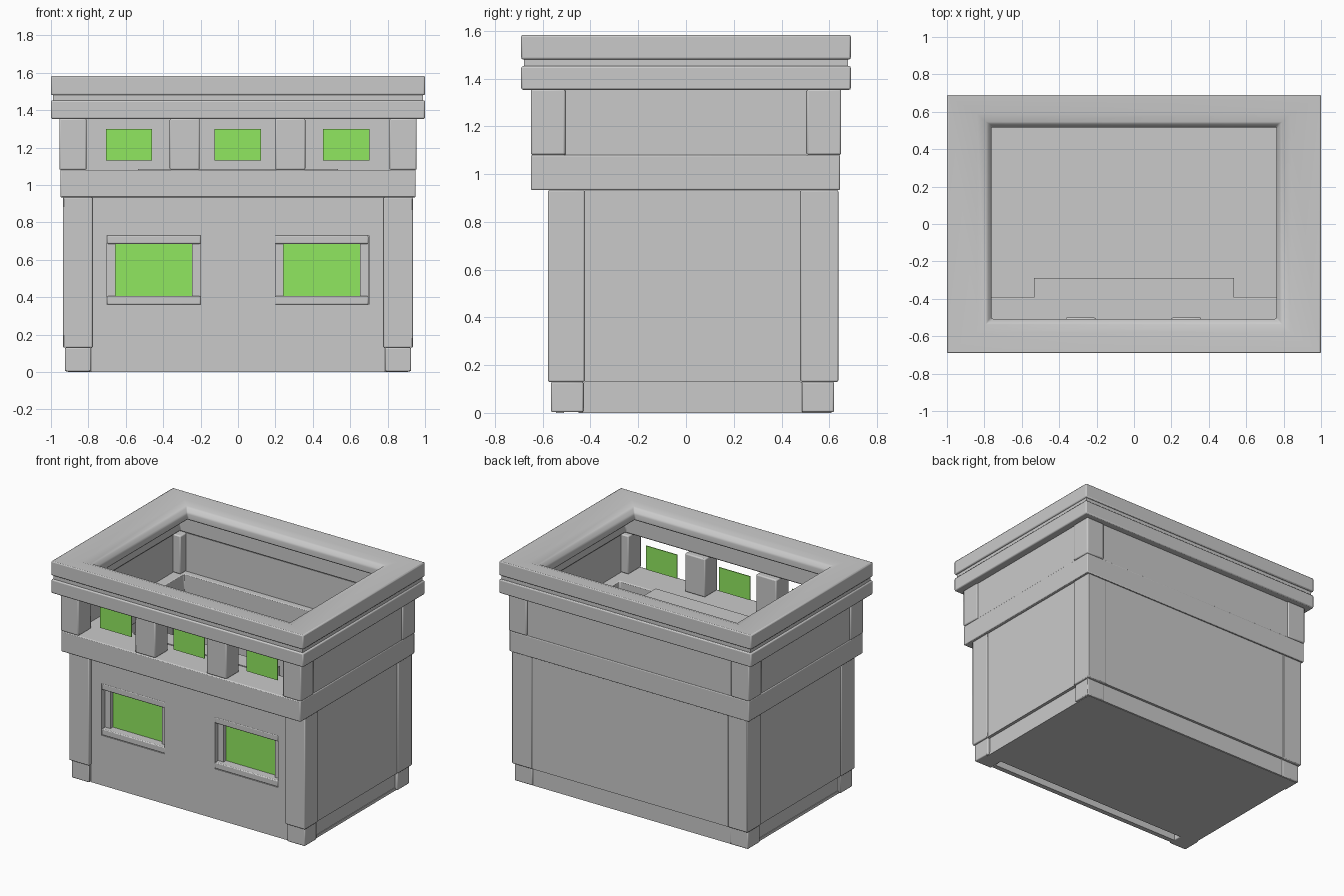
import bpy, bmesh, math
from mathutils import Matrix

old = bpy.data.objects.get("Cube")
if old:
    bpy.data.objects.remove(old, do_unlink=True)


def make_material(name, rgb):
    m = bpy.data.materials.new(name)
    m.use_nodes = True
    m.diffuse_color = (*rgb, 1)
    bsdf = next(n for n in m.node_tree.nodes if n.type == 'BSDF_PRINCIPLED')
    bsdf.inputs["Base Color"].default_value = (*rgb, 1)
    return m


GREY = make_material("stone grey", (0.59, 0.59, 0.59))
GREEN = make_material("window green", (0.28, 0.8, 0.115))


def finish(name, bm, mat, bevel=0.0, solid=0.0):
    if not solid:
        bmesh.ops.recalc_face_normals(bm, faces=bm.faces)
    me = bpy.data.meshes.new(name)
    bm.to_mesh(me)
    bm.free()
    me.materials.append(mat)
    ob = bpy.data.objects.new(name, me)
    bpy.context.collection.objects.link(ob)
    if solid:
        mod = ob.modifiers.new("Thickness", 'SOLIDIFY')
        mod.thickness = solid
        mod.offset = -1
    if bevel:
        mod = ob.modifiers.new("Bevel", 'BEVEL')
        mod.width = bevel
        mod.segments = 2
        mod.limit_method = 'ANGLE'
        bpy.ops.object.select_all(action='DESELECT')
        ob.select_set(True)
        bpy.context.view_layer.objects.active = ob
        bpy.ops.object.shade_smooth_by_angle(angle=math.radians(40))
    return ob


def box(name, x, y, z, mat=GREY, bevel=0.0):
    """Box from (low, high) ranges on each axis."""
    bm = bmesh.new()
    size = [b - a for a, b in (x, y, z)]
    mid = [(a + b) / 2 for a, b in (x, y, z)]
    bmesh.ops.create_cube(bm, size=1, matrix=Matrix.Translation(mid) @ Matrix.Diagonal((*size, 1)))
    return finish(name, bm, mat, bevel)


def ring(name, profile, bevel=0.0):
    """Rectangular frame swept from a closed profile of (half width, front, back, height)."""
    bm = bmesh.new()
    loops = []
    for hx, front, back, h in profile:
        corners = ((-hx, front), (hx, front), (hx, back), (-hx, back))
        loops.append([bm.verts.new((x, y, h)) for x, y in corners])
    for a, b in zip(loops, loops[1:] + loops[:1]):
        for i in range(4):
            j = (i + 1) % 4
            bm.faces.new((a[i], a[j], b[j], b[i]))
    return finish(name, bm, GREY, bevel)


def plain_ring(name, outer, inner, z, bevel=0.0):
    low, high = z
    ring(name, [(*outer, low), (*outer, high), (*inner, high), (*inner, low)], bevel)


def corner_posts(name, x, front, back, z, bevel):
    for side, sx in (("left", 1), ("right", -1)):
        xs = sorted((sx * x[0], sx * x[1]))
        box(f"{name}_front_{side}", xs, front, z, GREY, bevel)
        box(f"{name}_back_{side}", xs, back, z, GREY, bevel)


# Floor: slab with its faces turned inward
floor = box("floor", (-0.91, 0.91), (-0.45, 0.61), (0.0, 0.02))
floor.data.flip_normals()

# Plinth
corner_posts("plinth_post", (0.785, 0.925), (-0.565, -0.43), (0.485, 0.62), (0.003, 0.13), 0.006)
box("plinth_front", (-0.785, 0.785), (-0.545, -0.51), (0, 0.13))
box("plinth_back", (-0.785, 0.785), (0.54, 0.615), (0.003, 0.13))

# Main storey posts and back wall
corner_posts("main_post", (0.778, 0.935), (-0.578, -0.425), (0.48, 0.638), (0.13, 0.933), 0.006)
box("main_back_wall", (-0.78, 0.78), (0.56, 0.633), (0.13, 0.933))

# Upper storey posts and back wall
corner_posts("upper_post", (0.81, 0.955), (-0.65, -0.505), (0.505, 0.65), (1.08, 1.355), 0.008)
box("upper_back_wall", (-0.81, 0.81), (0.57, 0.64), (1.08, 1.355))

# Side walls of all storeys
for side, sx in (("left", 1), ("right", -1)):
    def span(a, b):
        return sorted((sx * a, sx * b))
    box(f"plinth_side_{side}", span(0.84, 0.905), (-0.43, 0.485), (0.003, 0.13))
    box(f"main_side_{side}", span(0.85, 0.927), (-0.425, 0.48), (0.13, 0.933))
    box(f"upper_side_{side}", span(0.87, 0.945), (-0.505, 0.505), (1.08, 1.355))

# Front wall with two window holes
xs = (-0.78, -0.7, -0.2, 0.2, 0.7, 0.78)
zs = (0.13, 0.36, 0.73, 0.933)
bm = bmesh.new()
grid = [[bm.verts.new((x, -0.548, z)) for x in xs] for z in zs]
for r in range(3):
    for c in range(5):
        if not (r == 1 and c in (1, 3)):
            bm.faces.new((grid[r][c], grid[r][c + 1], grid[r + 1][c + 1], grid[r + 1][c]))
finish("main_front_wall", bm, GREY, solid=0.08)

# Lower windows: sill, lintel, jambs and pane
for side, cx in (("left", 0.447), ("right", -0.45)):
    wide = (cx - 0.25, cx + 0.25)
    box(f"window_sill_{side}", wide, (-0.545, -0.465), (0.36, 0.405), GREY, 0.006)
    box(f"window_lintel_{side}", wide, (-0.545, -0.465), (0.685, 0.73), GREY, 0.006)
    for k, edge in (("a", cx - 0.25), ("b", cx + 0.205)):
        box(f"window_jamb_{side}_{k}", (edge, edge + 0.045), (-0.51, -0.465), (0.4, 0.69))
    box(f"lower_pane_{side}", (cx - 0.205, cx + 0.205), (-0.482, -0.474), (0.4, 0.69), GREEN)

# Belt course between storeys, with inner shelf
plain_ring("belt", (0.95, -0.65, 0.645), (0.8, -0.39, 0.53), (0.933, 1.08), 0.006)
box("inner_shelf", (-0.535, 0.535), (-0.42, -0.29), (0.95, 1.086))

# Upper front pillars and floating panes
for side, cx in (("left", 0.28), ("right", -0.285)):
    box(f"upper_pillar_{side}", (cx - 0.08, cx + 0.08), (-0.645, -0.5), (1.08, 1.355), GREY, 0.008)
for side, cx in (("right", -0.583), ("middle", -0.002), ("left", 0.578)):
    box(f"upper_pane_{side}", (cx - 0.124, cx + 0.124), (-0.553, -0.547), (1.13, 1.3), GREEN)

# Cornice: two mouldings with a groove between, the top one dipping towards the opening
outer = (1.0, -0.69, 0.69)
set_back = (0.86, -0.54, 0.57)
plain_ring("cornice_lower", outer, set_back, (1.353, 1.452), 0.008)
plain_ring("cornice_groove", (0.988, -0.678, 0.678), set_back, (1.44, 1.49))
ring("cornice_upper", [
    (*outer, 1.48), (*outer, 1.583), (0.84, -0.58, 0.59, 1.578),
    (0.785, -0.53, 0.54, 1.56), (0.762, -0.507, 0.517, 1.53),
    (0.762, -0.507, 0.517, 1.48)], 0.008)
